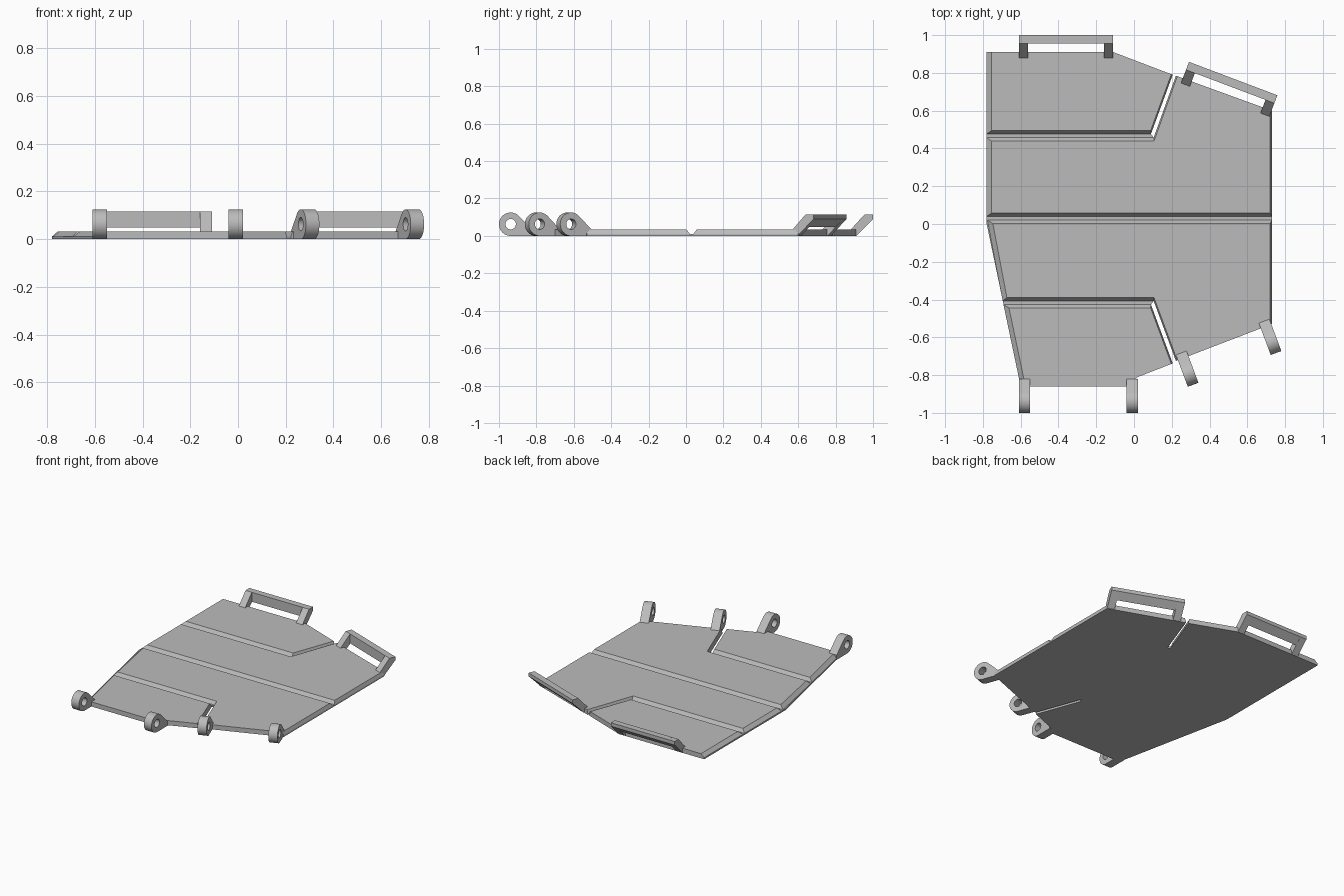
import bpy, bmesh
from math import sin, cos, radians, pi
from mathutils import Matrix, Vector

cube = bpy.data.objects.get("Cube")
if cube:
    bpy.data.objects.remove(cube, do_unlink=True)

grey = bpy.data.materials.new("plain grey")
grey.use_nodes = True
grey.diffuse_color = (0.5, 0.5, 0.5, 1)
grey.node_tree.nodes["Principled BSDF"].inputs["Base Color"].default_value = (0.5, 0.5, 0.5, 1)

SHEET, TOP = 0.011, 0.033      # thin hinge sheet and full plate height
LEFT, RIGHT, GROOVE, SLIT = 0.025, 0.01, 0.017, 0.008   # edge bevel widths


def inset(points, widths):
    """Move every edge of a counter-clockwise outline inward by its own width."""
    result, n = [], len(points)
    for i in range(n):
        a, b, c = (Vector(points[j % n]) for j in (i - 1, i, i + 1))
        d1, d2 = (b - a).normalized(), (c - b).normalized()
        p = a + Vector((-d1.y, d1.x)) * widths[i - 1]
        q = b + Vector((-d2.y, d2.x)) * widths[i]
        t = (q - p).cross(d2) / d1.cross(d2)
        result.append(p + d1 * t)
    return result


def prism(name, points, z0, z1, widths=None):
    """Outline raised from z0 to z1, with optional sloping sides."""
    upper = inset(points, widths) if widths else points
    bm = bmesh.new()
    low = [bm.verts.new((x, y, z0)) for x, y in points]
    high = [bm.verts.new((x, y, z1)) for x, y in upper]
    bm.faces.new(low[::-1])
    bm.faces.new(high)
    for i in range(len(low)):
        j = (i + 1) % len(low)
        bm.faces.new((low[i], low[j], high[j], high[i]))
    bmesh.ops.recalc_face_normals(bm, faces=bm.faces)
    mesh = bpy.data.meshes.new(name)
    bm.to_mesh(mesh)
    bm.free()
    mesh.materials.append(grey)
    obj = bpy.data.objects.new(name, mesh)
    bpy.context.collection.objects.link(obj)


def slab(name, loops, tip, angle, width, shift=0):
    """Side profile (outward, up), given thickness and turned to face outward."""
    curve = bpy.data.curves.new(name, "CURVE")
    curve.dimensions, curve.fill_mode, curve.extrude = "2D", "BOTH", width / 2
    for loop in loops:
        spline = curve.splines.new("POLY")
        spline.points.add(len(loop) - 1)
        for point, (x, y) in zip(spline.points, loop):
            point.co = (x, y, 0, 1)
        spline.use_cyclic_u = True
    curve.materials.append(grey)
    obj = bpy.data.objects.new(name, curve)
    bpy.context.collection.objects.link(obj)
    out = Vector((cos(radians(angle)), sin(radians(angle)), 0))
    up = Vector((0, 0, 1))
    side = out.cross(up)
    obj.matrix_world = (Matrix.Translation(Vector((*tip, 0)) + side * shift)
                        @ Matrix((out, up, side)).transposed().to_4x4())
    bpy.ops.object.select_all(action="DESELECT")
    obj.select_set(True)
    bpy.context.view_layer.objects.active = obj
    bpy.ops.object.convert(target="MESH")
    bpy.ops.object.shade_smooth_by_angle(angle=radians(30))


# Raised panels, separated by the grooves
rear = [(-.78, .477), (.09, .477), (.205, .79), (-.11, .91), (-.78, .91)]
upper_mid = [(-.78, .04), (.73, .04), (.73, .6), (.222, .785), (.104, .457), (-.78, .457)]
lower_mid = [(-.695, -.407), (.104, -.407), (.222, -.725), (.73, -.53), (.73, .02), (-.776, .02)]
front = [(-.6, -.86), (-.04, -.86), (.02, -.81), (.205, -.738), (.09, -.427), (-.691, -.427)]
prism("rear_panel", rear, SHEET, TOP, [GROOVE, SLIT, 0, 0, LEFT])
prism("upper_middle_panel", upper_mid, SHEET, TOP, [GROOVE, RIGHT, 0, SLIT, GROOVE, LEFT])
prism("lower_middle_panel", lower_mid, SHEET, TOP, [GROOVE, SLIT, 0, RIGHT, GROOVE, LEFT])
prism("front_panel", front, SHEET, TOP, [0, 0, 0, SLIT, GROOVE, LEFT])

# Thin sheet joining the panels, open at the two slits
sheet = front[:5] + lower_mid[1:4] + upper_mid[2:5] + rear[1:] + [(-.78, 0)]
prism("hinge_sheet", sheet, 0, SHEET)

# Round eyelets along the front edges
R, HOLE = 0.0625, 0.028


def arc(radius, start, end, steps):
    return [(-R + radius * cos(a), R + radius * sin(a))
            for a in (radians(start + (end - start) * i / steps) for i in range(steps + 1))]


eyelet = [(-.18, 0)] + arc(R, -90, 135, 30) + [(-.18, TOP)]
hole = arc(HOLE, 0, 345, 23)
for name, tip, angle in (("right", (-.58, -1), -90), ("centre_right", (-.01, -1), -90),
                         ("centre_left", (.313, -.851), -69.5), ("left", (.752, -.683), -69.5)):
    slab(name + "_eyelet", [eyelet, hole], tip, angle, 0.06)

# Raised loops along the rear edges: two leaning arms and a cross bar
LENGTH, ARM = 0.5, 0.05
arm = [(-.12, 0), (-.09, 0), (0, .09), (0, .115), (-.045, .115), (-.12, TOP)]
bar = [(-.045, .048), (0, .09), (0, .115), (-.045, .115)]
for name, tip, angle in (("right", (-.36, 1), 90), ("left", (.525, .77), 69.3)):
    for side, sign in (("inner", -1), ("outer", 1)):
        slab(f"{name}_loop_{side}_arm", [arm], tip, angle, ARM, sign * (LENGTH - ARM) / 2)
    slab(name + "_loop_bar", [bar], tip, angle, LENGTH - 2 * ARM)
